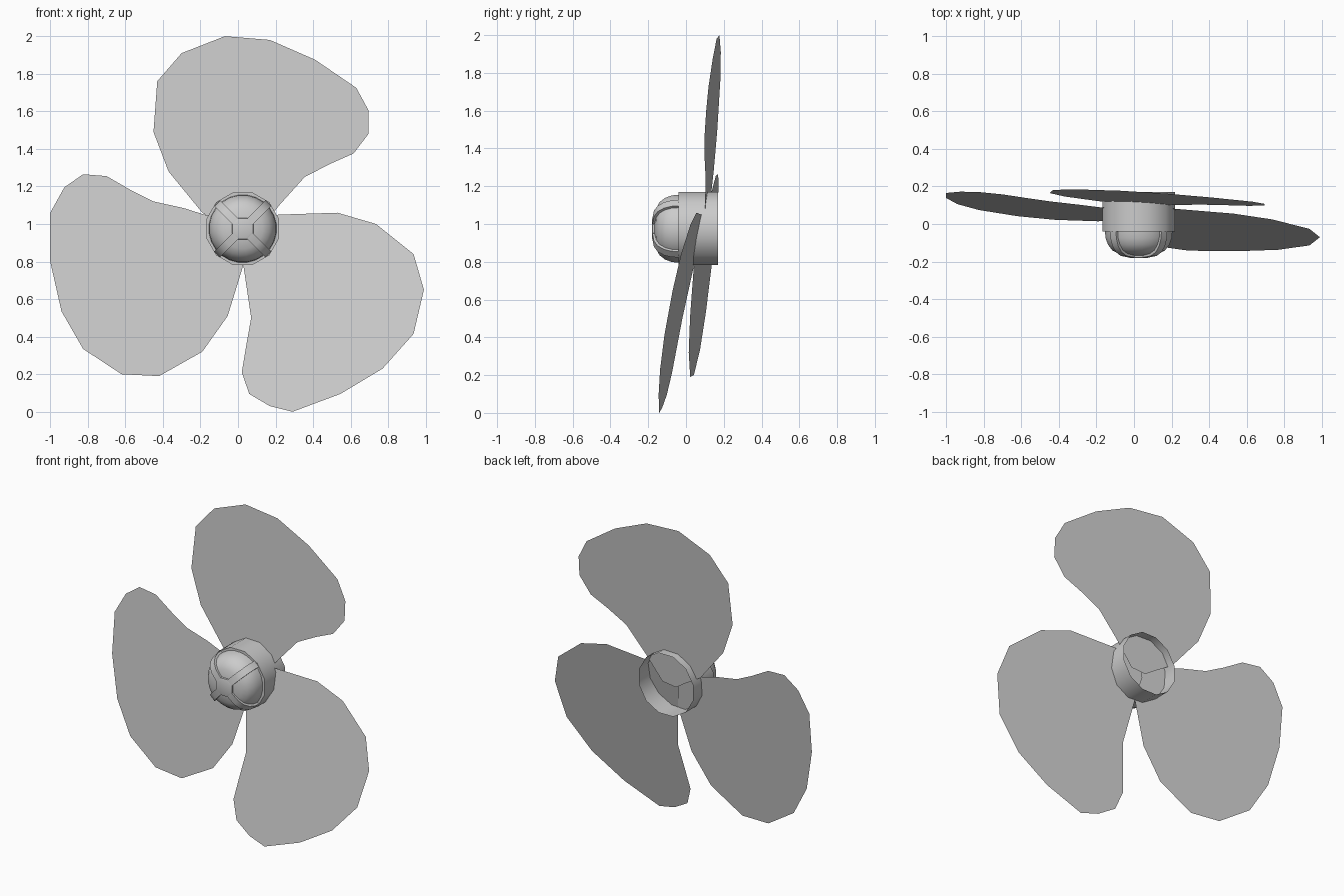
import bpy
from math import sin, cos, pi, radians

if "Cube" in bpy.data.objects:
    bpy.data.objects.remove(bpy.data.objects["Cube"])

CX, CZ = 0.025, 0.975  # hub axis


def make(name, verts, faces, smooth=None):
    me = bpy.data.meshes.new(name)
    me.from_pydata(verts, [], faces)
    me.update()
    ob = bpy.data.objects.new(name, me)
    bpy.context.collection.objects.link(ob)
    if smooth:
        bpy.ops.object.select_all(action='DESELECT')
        ob.select_set(True)
        bpy.context.view_layer.objects.active = ob
        bpy.ops.object.shade_smooth_by_angle(angle=radians(smooth))
    return ob


def lathe(name, profile, n, cap=False, smooth=40):
    """Revolve (radius, y) points about the hub axis."""
    verts, faces = [], []
    for r, y in profile:
        for i in range(n):
            a = 2 * pi * (i + 0.5) / n
            verts.append((CX + r * cos(a), y, CZ + r * sin(a)))
    for j in range(len(profile) - 1):
        for i in range(n):
            k = (i + 1) % n
            faces.append((j * n + i, j * n + k, (j + 1) * n + k, (j + 1) * n + i))
    if cap:
        b = (len(profile) - 1) * n
        faces.append(tuple(range(b, b + n)))
    return make(name, verts, faces, smooth)


def blade(name, outline, plane):
    """Flat sheet: outline in x, z laid on a tilted plane y = a + b*x + c*z."""
    a, b, c = plane
    make(name, [(x, a + b * x + c * z, z) for x, z in outline],
         [tuple(range(len(outline)))])


# Hub: open-backed barrel with a front lip
lathe("hub_barrel", [(0.2, 0.17), (0.2, -0.04), (0.175, -0.04)], 12)

# Rounded nose
dome = [(0.181, -0.04), (0.178, -0.075), (0.165, -0.11), (0.142, -0.14),
        (0.108, -0.158), (0.06, -0.167)]
lathe("nose_dome", dome + [(0.02, -0.17)], 24, cap=True)
lathe("nose_cap", [(0.062, -0.164), (0.06, -0.178), (0.05, -0.181)], 8, cap=True, smooth=20)

# Raised diagonal ribs over the nose
rib = [(0.193, -0.04), (0.19, -0.078), (0.176, -0.117), (0.15, -0.15),
       (0.113, -0.17), (0.05, -0.179)]
W = 0.022
for q in range(4):
    a = pi / 4 + q * pi / 2
    verts, faces = [], []
    for (ro, yo), (ri, yi) in zip(rib, dome):
        for r, y, s in ((ri - .006, yi + .004, -W), (ro, yo, -W), (ro, yo, W), (ri - .006, yi + .004, W)):
            verts.append((CX + r * cos(a) - s * sin(a), y, CZ + r * sin(a) + s * cos(a)))
    for j in range(len(rib) - 1):
        for i in range(3):
            k = j * 4 + i
            faces.append((k, k + 1, k + 5, k + 4))
    faces.append((0, 3, 2, 1))
    make(f"nose_rib_{q + 1}", verts, faces, 30)

# Three blades, each on its own pitch
blade("blade_top", [
    (0, 0.94), (-0.06, 0.98), (-0.19, 1.06), (-0.37, 1.28), (-0.45, 1.49), (-0.43, 1.76),
    (-0.30, 1.91), (-0.07, 2.0), (0.17, 1.98), (0.41, 1.875), (0.63, 1.725),
    (0.695, 1.605), (0.695, 1.48), (0.615, 1.375), (0.49, 1.32), (0.355, 1.25),
    (0.22, 1.10), (0.1, 0.95)], (0.041, -0.057, 0.066))
blade("blade_right", [
    (0.03, 1.03), (0.22, 1.05), (0.53, 1.06), (0.735, 1.0), (0.935, 0.84), (0.99, 0.65),
    (0.935, 0.415), (0.77, 0.23), (0.545, 0.095), (0.29, 0.0), (0.17, 0.03),
    (0.06, 0.095), (0.02, 0.21), (0.045, 0.36), (0.07, 0.5), (0.03, 0.77),
    (0.0, 0.93)], (-0.116, -0.089, 0.206))
blade("blade_left", [
    (0.05, 1.0), (-0.05, 1.03), (-0.18, 1.05), (-0.29, 1.085), (-0.45, 1.12), (-0.57, 1.18),
    (-0.70, 1.255), (-0.825, 1.265), (-0.925, 1.195), (-1.0, 1.06), (-1.0, 0.8),
    (-0.94, 0.535), (-0.825, 0.335), (-0.62, 0.2), (-0.42, 0.19), (-0.19, 0.32),
    (-0.055, 0.51), (0.025, 0.77)], (-0.036, -0.092, 0.103))
